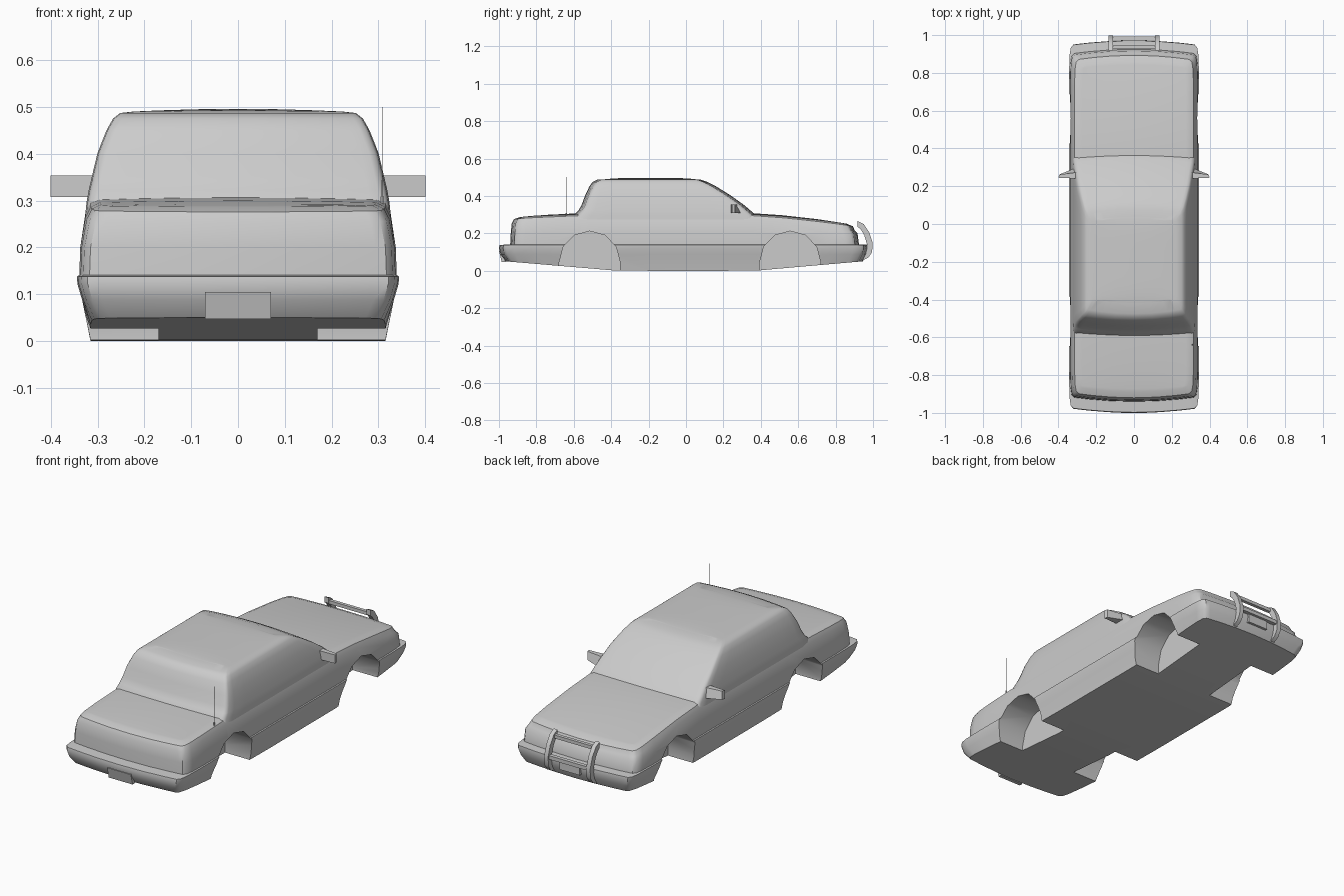
import bpy, bmesh, math

if "Cube" in bpy.data.objects:
    bpy.data.objects.remove(bpy.data.objects["Cube"])

US = [-1, -.93, -.75, -.4, 0, .4, .75, .93, 1]
VS = [0, .01, .035, .09, .2, .3, .4, .5, .6, .7, .8, .91, .965, .99, 1]


def finish(name, bm, smooth=None):
    bmesh.ops.recalc_face_normals(bm, faces=bm.faces)
    me = bpy.data.meshes.new(name)
    bm.to_mesh(me)
    bm.free()
    ob = bpy.data.objects.new(name, me)
    bpy.context.collection.objects.link(ob)
    bpy.ops.object.select_all(action='DESELECT')
    ob.select_set(True)
    bpy.context.view_layer.objects.active = ob
    if smooth:
        bpy.ops.object.shade_smooth_by_angle(angle=math.radians(smooth))
    return ob


def interp(pts):
    def f(y):
        if y <= pts[0][0]:
            return pts[0][1]
        for (a, za), (b, zb) in zip(pts, pts[1:]):
            if y <= b:
                return za + (zb - za) * (y - a) / (b - a)
        return pts[-1][1]
    return f


def shell(layers, bow, rounding, crown):
    """Closed stack of plan outlines; first and last get a full grid cap."""
    bm = bmesh.new()
    nu, nv = len(US), len(VS)
    edge = [(i, 0) for i in range(nu)] + [(nu - 1, j) for j in range(1, nv)]
    edge += [(i, nv - 1) for i in range(nu - 2, -1, -1)] + [(0, j) for j in range(nv - 2, 0, -1)]

    def point(layer, i, j, cr):
        y0, y1, w, z = layer
        u, v = US[i], VS[j]
        k = 2 * v - 1
        y = y0 + (y1 - y0) * v - math.copysign(bow * u * u * abs(k) ** 10, k)
        dist = min(j, nv - 1 - j)
        x = u * (w - rounding * [1, .4, .12][dist]) if dist < 3 else u * w
        zz = z(y) if callable(z) else z
        return bm.verts.new((x, y, zz + cr * (1 - u * u) * (1 - k ** 6)))

    rings = []
    for n, layer in enumerate(layers):
        if n in (0, len(layers) - 1):
            cr = crown if n else 0
            g = {(i, j): point(layer, i, j, cr) for i in range(nu) for j in range(nv)}
            for i in range(nu - 1):
                for j in range(nv - 1):
                    bm.faces.new((g[i, j], g[i + 1, j], g[i + 1, j + 1], g[i, j + 1]))
            rings.append([g[e] for e in edge])
        else:
            rings.append([point(layer, i, j, 0) for i, j in edge])
    for a, b in zip(rings, rings[1:]):
        for k in range(len(a)):
            m = (k + 1) % len(a)
            bm.faces.new((a[k], a[m], b[m], b[k]))
    return bm


def prism(name, yz, x0, x1, smooth=None):
    bm = bmesh.new()
    a = [bm.verts.new((x0, y, z)) for y, z in yz]
    b = [bm.verts.new((x1, y, z)) for y, z in yz]
    bm.faces.new(a)
    bm.faces.new(b[::-1])
    for k in range(len(yz)):
        m = (k + 1) % len(yz)
        bm.faces.new((a[k], a[m], b[m], b[k]))
    return finish(name, bm, smooth)


def box(name, x0, x1, y0, y1, z0, z1):
    return prism(name, [(y0, z0), (y1, z0), (y1, z1), (y0, z1)], x0, x1)


# Lower body with bumpers, hood and trunk deck
floor = interp([(-.96, .05), (-.4, .003), (-.37, 0), (.37, 0), (.4, .003), (.94, .05)])
top = interp([(-.93, .283), (-.85, .29), (-.58, .303), (.36, .303), (.6, .285), (.87, .25), (.93, .238)])
body = finish("car_body", shell([
    (-.965, .945, .315, floor),
    (-.993, .965, .333, .088),
    (-1.0, .972, .343, .122),
    (-.997, .97, .344, .138),
    (-.94, .925, .339, .141),
    (-.937, .917, .337, .20),
    (-.932, .903, .326, lambda y: top(y) - .03),
    (-.92, .893, .315, lambda y: top(y) - .008),
    (-.89, .86, .295, top)], .022, .022, .006))

# Wheel arch openings
for yc in (-.515, .557):
    for s in (-1, 1):
        arc = [(yc + .163 * math.cos(math.pi * k / 6), .045 + .167 * math.sin(math.pi * k / 6)) for k in range(7)]
        cutter = prism("arch_cutter", arc + [(yc - .163, -.1), (yc + .163, -.1)], s * .17, s * .5)
        cutter.hide_render = True
        mod = body.modifiers.new("arch", 'BOOLEAN')
        mod.operation = 'DIFFERENCE'
        mod.solver = 'EXACT'
        mod.object = cutter
        bpy.context.view_layer.objects.active = body
        bpy.ops.object.modifier_apply(modifier=mod.name)
        bpy.data.objects.remove(cutter)
bpy.ops.object.select_all(action='DESELECT')
body.select_set(True)
bpy.context.view_layer.objects.active = body
bpy.ops.object.shade_smooth_by_angle(angle=math.radians(38))

# Cabin with sloping windshield and rear window
finish("cabin", shell([
    (-.62, .42, .331, .22),
    (-.60, .375, .3235, .297),
    (-.575, .345, .319, .322),
    (-.558, .31, .312, .352),
    (-.54, .24, .300, .402),
    (-.517, .163, .281, .45),
    (-.50, .115, .267, .475),
    (-.475, .08, .252, .487),
    (-.42, .04, .225, .490)], .02, .02, .006), 45)

# Side mirrors
for s in (-1, 1):
    bm = bmesh.new()
    rows = [[bm.verts.new((s * x, y, z)) for x, y in ((.29, .305), (.29, .24), (.40, .245), (.395, .262))]
            for z in (.308, .354)]
    for v in rows[1]:
        v.co.y -= .03 if v.co.y > .27 else 0
    bm.faces.new(rows[0])
    bm.faces.new(rows[1])
    for k in range(4):
        m = (k + 1) % 4
        bm.faces.new((rows[0][k], rows[0][m], rows[1][m], rows[1][k]))
    finish("side_mirror", bm)

# Antenna and its base
for name, r, z0, z1 in (("antenna", .0012, .29, .50), ("antenna_base", .005, .285, .31)):
    bm = bmesh.new()
    bmesh.ops.create_cone(bm, cap_ends=True, segments=6, radius1=r, radius2=r * .7, depth=z1 - z0)
    bmesh.ops.translate(bm, verts=bm.verts, vec=(.308, -.64, (z0 + z1) / 2))
    finish(name, bm)

# Rear plate
prism("rear_plate", [(-.985, .047), (-1.0, .105), (-.985, .105), (-.965, .047)], -.07, .07)

# Push bar: two curved uprights and cross bars
guard = [(.918, .265), (.95, .25), (.98, .205), (.998, .15), (.995, .10), (.975, .07), (.945, .055),
         (.945, .075), (.962, .10), (.968, .14), (.953, .19), (.935, .22), (.918, .235)]
for s in (-1, 1):
    prism("push_bar_upright", guard, s * .112, s * .135, 35)
box("push_bar_top_rail", -.115, .115, .926, .944, .228, .246)
box("push_bar_lower_rail", -.115, .115, .972, .992, .135, .155)
box("push_bar_plate", -.06, .06, .955, .978, .09, .14)
